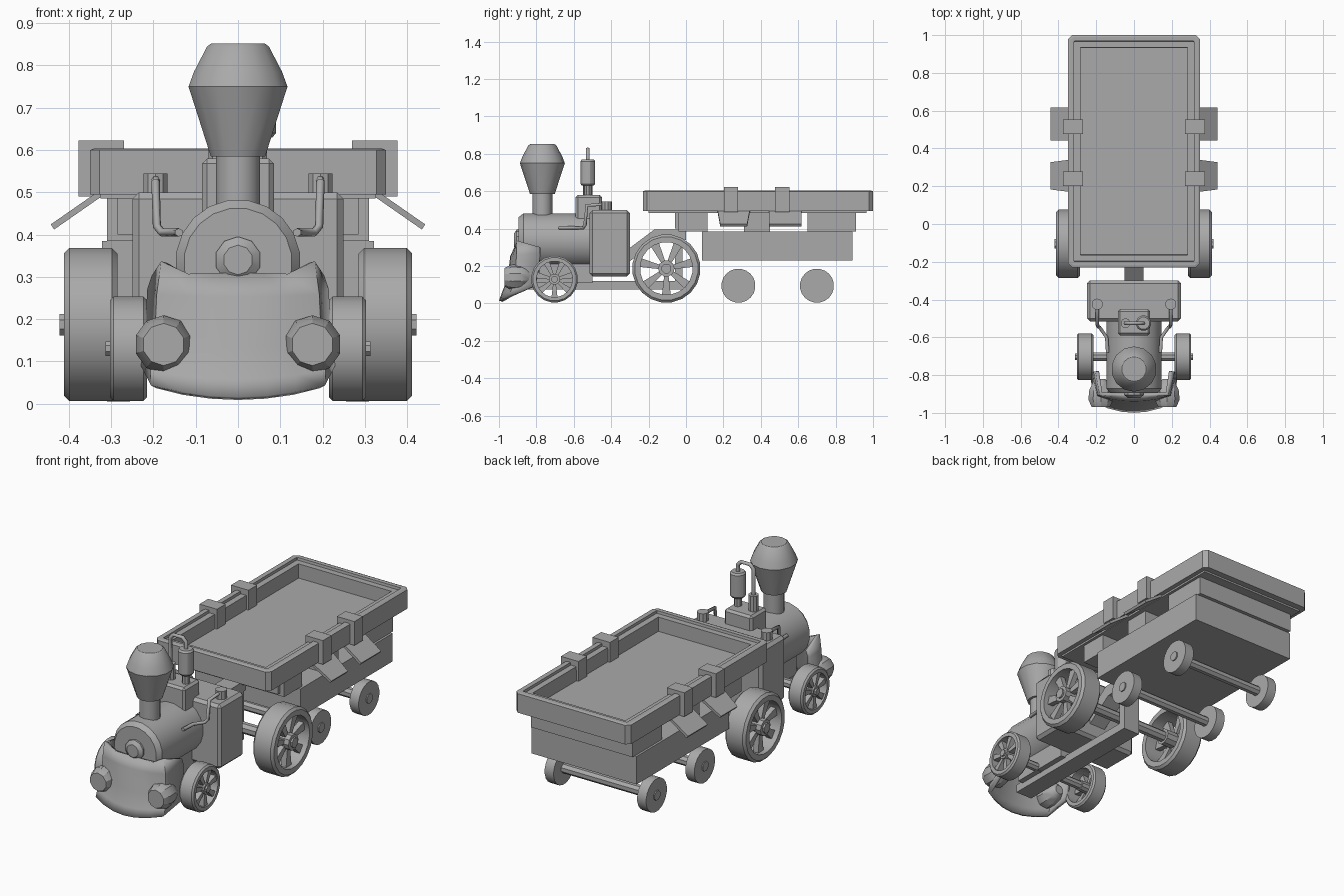
import bpy, bmesh, math
from mathutils import Vector, Matrix

if "Cube" in bpy.data.objects:
    bpy.data.objects.remove(bpy.data.objects["Cube"])

grey = bpy.data.materials.new("plain grey")
grey.diffuse_color = (0.4, 0.4, 0.4, 1)
grey.use_nodes = True
grey.node_tree.nodes["Principled BSDF"].inputs["Base Color"].default_value = grey.diffuse_color
TO_X = Matrix.Rotation(math.pi / 2, 4, 'Y')
TO_Y = Matrix.Rotation(math.pi / 2, 4, 'X')   # local z points to -y
TO_Z = Matrix.Identity(4)


def finish(name, bm, bevel=0, angle=30):
    bmesh.ops.recalc_face_normals(bm, faces=bm.faces)
    me = bpy.data.meshes.new(name)
    bm.to_mesh(me)
    bm.free()
    me.materials.append(grey)
    ob = bpy.data.objects.new(name, me)
    bpy.context.collection.objects.link(ob)
    if bevel:
        m = ob.modifiers.new("bevel", 'BEVEL')
        m.width, m.segments, m.limit_method = bevel, 1, 'ANGLE'
    else:
        bpy.ops.object.select_all(action='DESELECT')
        ob.select_set(True)
        bpy.context.view_layer.objects.active = ob
        bpy.ops.object.shade_smooth_by_angle(angle=math.radians(angle))
    return ob


def box(name, x, y, z, bevel=0):
    bm = bmesh.new()
    bmesh.ops.create_cube(bm, size=1)
    for v in bm.verts:
        v.co = [(a + b) / 2 + c * (b - a) for c, (a, b) in zip(v.co, (x, y, z))]
    return finish(name, bm, bevel)


def rings_to_mesh(bm, profile, n, mat, closed=False):
    """Revolve (radius, height) points around local z."""
    rings = [[bm.verts.new(mat @ Vector((r * math.cos(2 * math.pi * (i + .5) / n),
                                         r * math.sin(2 * math.pi * (i + .5) / n), h)))
              for i in range(n)] for r, h in profile]
    pairs = list(zip(rings, rings[1:])) + ([(rings[-1], rings[0])] if closed else [])
    for a, b in pairs:
        for i in range(n):
            j = (i + 1) % n
            bm.faces.new((a[i], a[j], b[j], b[i]))
    if not closed:
        bm.faces.new(rings[0])
        bm.faces.new(rings[-1])


def lathe(name, profile, loc, rot=TO_Z, n=16):
    bm = bmesh.new()
    rings_to_mesh(bm, profile, n, Matrix.Translation(loc) @ rot)
    return finish(name, bm)


def extrude_x(name, pts, half):
    """Extrude a (y, z) outline across x."""
    bm = bmesh.new()
    f = bm.faces.new([bm.verts.new((-half, y, z)) for y, z in pts])
    g = bmesh.ops.extrude_face_region(bm, geom=[f])['geom']
    bmesh.ops.translate(bm, vec=(2 * half, 0, 0),
                        verts=[v for v in g if isinstance(v, bmesh.types.BMVert)])
    return finish(name, bm)


def pipe(name, pts, r):
    cu = bpy.data.curves.new(name, 'CURVE')
    cu.dimensions, cu.bevel_depth, cu.bevel_resolution, cu.use_fill_caps = '3D', r, 1, True
    sp = cu.splines.new('POLY')
    sp.points.add(len(pts) - 1)
    for p, c in zip(sp.points, pts):
        p.co = (*c, 1)
    cu.materials.append(grey)
    ob = bpy.data.objects.new(name, cu)
    bpy.context.collection.objects.link(ob)


def spoked_wheel(name, s, y, z, r, x0, x1, spokes=7):
    bm = bmesh.new()
    place = Matrix.Translation((0, y, z)) @ TO_X
    ri, c = r * .77, r * .07
    lo, hi = sorted((s * x0, s * x1))
    # bevelled tyre and hub
    rings_to_mesh(bm, [(ri, lo), (r - c, lo), (r, lo + c), (r, hi - c), (r - c, hi), (ri, hi)],
                  20, place, True)
    rings_to_mesh(bm, [(r * .24, lo), (r * .24, hi)], 10, place)
    e = s * (x1 + .01)
    rings_to_mesh(bm, [(r * .15, s * x0), (r * .15, e)], 8, place)
    # spokes widening towards the rim
    mid, th = (lo + hi) / 2 + s * .02, .015
    for k in range(spokes):
        rot = place @ Matrix.Rotation(2 * math.pi * k / spokes, 4, 'Z')
        q = [[bm.verts.new(rot @ Vector((a, w, h))) for a, w in
              ((r * .18, -r * .06), (ri * 1.02, -r * .13), (ri * 1.02, r * .13), (r * .18, r * .06))]
             for h in (mid - th, mid + th)]
        bm.faces.new(q[0])
        bm.faces.new(q[1])
        for i in range(4):
            j = (i + 1) % 4
            bm.faces.new((q[0][i], q[0][j], q[1][j], q[1][i]))
    finish(name, bm)


# wagon tray: bevelled box with a stepped rim and sunken floor
bm = bmesh.new()
bmesh.ops.create_cube(bm, size=1)
for v in bm.verts:
    v.co = (v.co.x * .70, .385 + v.co.y * 1.23, .5475 + v.co.z * .105)
bmesh.ops.bevel(bm, geom=[e for e in bm.edges if abs(e.verts[0].co.z - e.verts[1].co.z) > .05],
                offset=.022, segments=1, affect='EDGES')
bm.faces.ensure_lookup_table()
top = max(bm.faces, key=lambda f: f.calc_center_median().z)
for thick, drop in ((.012, -.006), (.022, 0), (.002, .014), (.036, 0), (.002, .078)):
    if drop < 0:      # raise the middle to chamfer the outer edge
        bmesh.ops.inset_region(bm, faces=[top], thickness=thick)
        bmesh.ops.translate(bm, verts=top.verts, vec=(0, 0, .004))
    else:
        bmesh.ops.inset_region(bm, faces=[top], thickness=thick)
        bmesh.ops.translate(bm, verts=top.verts, vec=(0, 0, -drop))
finish("tray", bm, angle=15)
box("tray_underside", (-.325, .325), (-.2, .965), (.485, .497))

# wagon body: lower box with upper blocks that leave side openings
box("wagon_lower_body", (-.322, .322), (.085, .89), (.23, .385))
box("wagon_front_block", (-.31, .31), (-.04, .115), (.385, .49))
box("wagon_rear_block", (-.31, .31), (.65, .91), (.385, .49))
box("wagon_middle_block", (-.30, .30), (.31, .45), (.385, .49))
box("front_ledge", (-.285, .285), (-.06, -.04), (.40, .49))

for s, side in ((-1, "left"), (1, "right")):
    for k, y in enumerate((.24, .515)):
        # tray clips and sloped chute flaps
        box(f"{side}_clip_{k}", sorted((s * .27, s * .377)), (y - .038, y + .038), (.49, .622))
        bm = bmesh.new()
        c, t = y + .015, (.015 if k == 0 else 0)
        pts = [(.32, c - .087, .492), (.32, c + .087, .492),
               (.435, c + .087 - t, .412), (.435, c - .087 + t, .412)]
        f = bm.faces.new([bm.verts.new((s * a, b, d)) for a, b, d in pts])
        g = bmesh.ops.extrude_face_region(bm, geom=[f])['geom']
        bmesh.ops.translate(bm, vec=(s * .008, 0, .012),
                            verts=[v for v in g if isinstance(v, bmesh.types.BMVert)])
        finish(f"{side}_flap_{k}", bm)
    # small wagon wheels
    for k, y in enumerate((.28, .70)):
        lathe(f"{side}_wagon_wheel_{k}", [(.091, s * .255), (.091, s * .31)], (0, y, .095), TO_X, 20)
    # large and small spoked wheels
    spoked_wheel(f"{side}_large_wheel", s, -.105, .187, .183, .285, .412)
    spoked_wheel(f"{side}_small_wheel", s, -.703, .13, .125, .215, .303)
    # side lamps
    lathe(f"{side}_lamp", [(.025, -.82 + .97 - .15), (.045, .02), (.064, .06), (.069, .11), (.05, .15)],
          (s * .176, -.82, .14), TO_Y, 10)
    # valve and pipe on the cab
    lathe(f"{side}_valve", [(.03, .48), (.03, .545)], (s * .195, -.425, 0), n=10)
    pipe(f"{side}_pipe", [(s * .195, -.43, .53), (s * .195, -.53, .525), (s * .192, -.54, .42),
                          (s * .18, -.55, .405), (s * .145, -.6, .405), (s * .14, -.68, .405)], .01)

# axles
for name, y, z, r, h in (("wagon_axle_front", .28, .095, .027, .316), ("wagon_axle_rear", .70, .095, .027, .316),
                         ("large_axle", -.105, .187, .03, .3), ("small_axle", -.703, .13, .024, .25)):
    lathe(name, [(r, -h), (r, h)], (0, y, z), TO_X, 8)

# chassis beam, hitch post and sloped arm
box("chassis_beam", (-.05, .05), (-.9, -.03), (.075, .12))
box("hitch_post", (-.05, .05), (-.06, -.02), (.075, .39))
extrude_x("hitch_arm", [(-.31, .22), (-.31, .29), (-.17, .395), (0, .395), (0, .34), (-.15, .33)], .05)

# cab
box("cab", (-.25, .25), (-.515, -.3), (.145, .5), .016)

# boiler with nose cap
lathe("boiler", [(.148, .5), (.148, .87), (.128, .895)], (0, 0, .335), TO_Y, 20)
lathe("nose_cap", [(.055, .88), (.055, .905), (.035, .92)], (0, 0, .34), TO_Y, 10)
box("boiler_saddle", (-.08, .08), (-.85, -.5), (.11, .24))

# chimney
lathe("chimney_stem", [(.053, .42), (.053, .595)], (0, -.768, 0), n=14)
lathe("chimney_bowl", [(.066, .585), (.12, .75), (.107, .785), (.075, .845), (.065, .852)],
      (0, -.768, 0), n=14)

# steam box, whistle and bent pipe
box("steam_box", (-.085, .085), (-.59, -.45), (.44, .58), .012)
lathe("whistle_stem", [(.02, .57), (.02, .64)], (.05, -.525, 0), n=8)
lathe("whistle", [(.033, .63), (.041, .64), (.041, .76), (.033, .77)], (.05, -.525, 0), n=12)
lathe("small_whistle", [(.026, .57), (.026, .665)], (-.045, -.525, 0), n=10)
pipe("whistle_pipe", [(.05, -.525, .76), (.05, -.525, .805), (.03, -.525, .825), (-.025, -.525, .825),
                      (-.045, -.525, .805), (-.045, -.525, .66)], .011)

# curved front guard: horizontal rows (z, front y, corner y, half width) swept to the sides
bm = bmesh.new()
rows = [(.335, -.905, -.9, .175), (.25, -.93, -.9, .185), (.13, -.945, -.905, .19),
        (.055, -.975, -.925, .2), (.012, -.99, -.94, .2)]
grid = []
for k, (z, yf, yc, w) in enumerate(rows):
    lift = .028 * k / 4
    line = []
    for i in range(-4, 5):
        t = i / 3
        if abs(i) == 4:      # swept-back wing edge
            x, y, zz = math.copysign(w + .02, i), yc + .12, min(z + lift, .30) + .012 * k
        else:
            x, y = w * t, yf + (yc - yf) * t * t
            zz = z + (lift * t * t if k else (-.03 if abs(i) < 3 else 0))
        line.append(bm.verts.new((x, y, zz)))
    grid.append(line)
for a, b in zip(grid, grid[1:]):
    for i in range(8):
        bm.faces.new((a[i], a[i + 1], b[i + 1], b[i]))
guard = finish("front_guard", bm, angle=25)
m = guard.modifiers.new("thickness", 'SOLIDIFY')
m.thickness, m.offset = .02, 0
